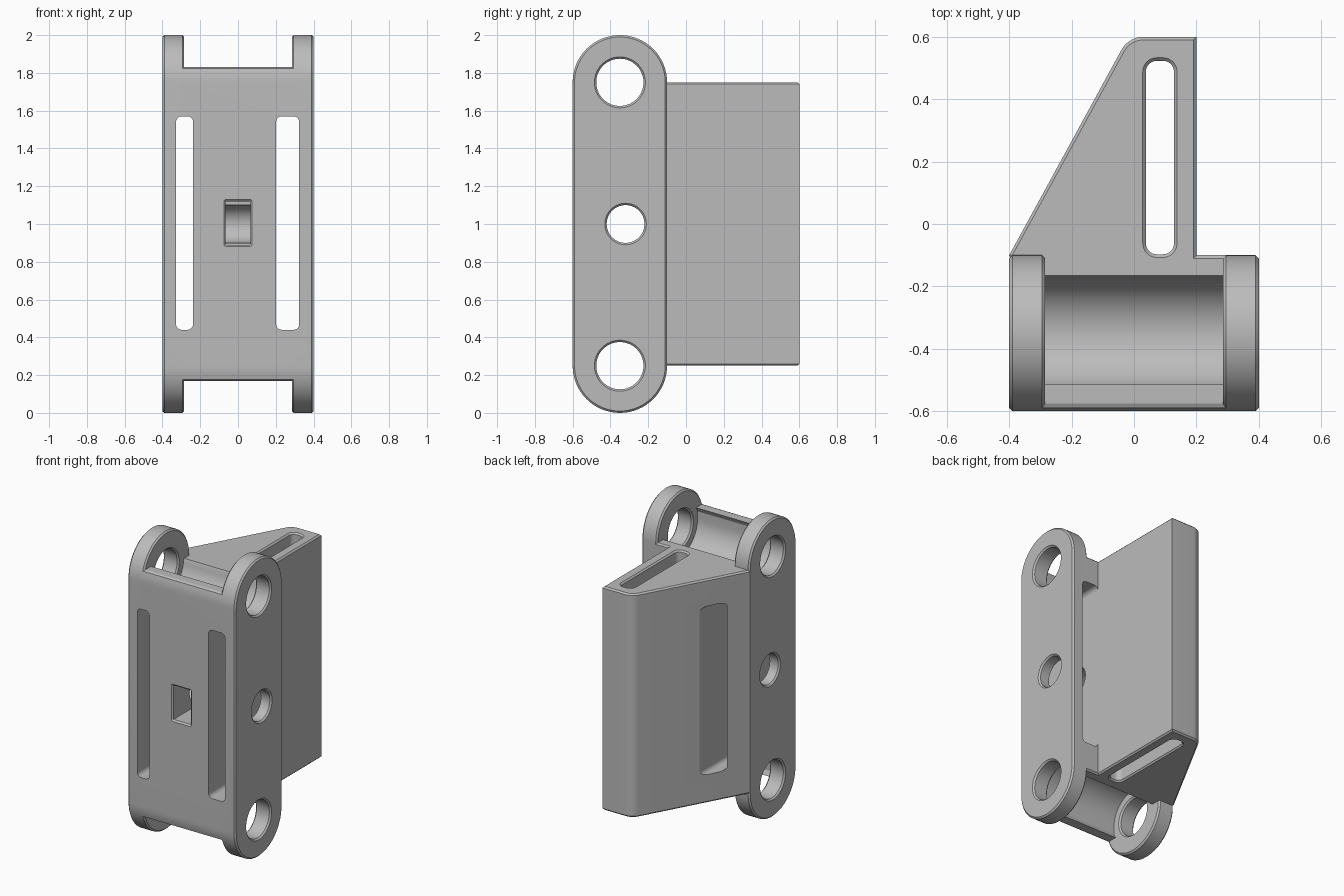
import bpy, bmesh, math

cube = bpy.data.objects.get("Cube")
if cube:
    bpy.data.objects.remove(cube, do_unlink=True)

grey = bpy.data.materials.new("plain grey")
grey.use_nodes = True
colour = (0.5, 0.5, 0.5, 1)
grey.diffuse_color = colour
grey.node_tree.nodes["Principled BSDF"].inputs["Base Color"].default_value = colour

AXLE_Y, TOP, BOTTOM = -0.35, 1.75, 0.25   # pivot line and its two heights
EDGE = 0.01                               # small chamfer everywhere


def place(axis, u, v, d):
    return {"x": (d, u, v), "y": (u, d, v), "z": (u, v, d)}[axis]


def arc(cu, cv, r, a0, a1, n):
    angles = [math.radians(a0 + (a1 - a0) * i / n) for i in range(n + 1)]
    return [(cu + r * math.cos(a), cv + r * math.sin(a)) for a in angles]


def rounded(cu, cv, hu, hv, r, n=16):
    """Rounded rectangle; becomes a circle or a capsule when r fills it."""
    pts = []
    for i, (su, sv) in enumerate([(1, 1), (-1, 1), (-1, -1), (1, -1)]):
        for p in arc(cu + su * (hu - r), cv + sv * (hv - r), r, 90 * i, 90 * i + 90, n):
            if not pts or math.dist(p, pts[-1]) > 1e-5:
                pts.append(p)
    if math.dist(pts[0], pts[-1]) < 1e-5:
        pts.pop()
    return pts


def loft(name, axis, outlines):
    """Solid through (depth, outline) rings along an axis."""
    bm = bmesh.new()
    rings = [[bm.verts.new(place(axis, u, v, d)) for u, v in pts] for d, pts in outlines]
    for a, b in zip(rings, rings[1:]):
        for i in range(len(a)):
            j = (i + 1) % len(a)
            bm.faces.new((a[i], a[j], b[j], b[i]))
    bm.faces.new(rings[0])
    bm.faces.new(rings[-1])
    bmesh.ops.recalc_face_normals(bm, faces=bm.faces)
    mesh = bpy.data.meshes.new(name)
    bm.to_mesh(mesh)
    bm.free()
    mesh.materials.append(grey)
    obj = bpy.data.objects.new(name, mesh)
    bpy.context.collection.objects.link(obj)
    return obj


def rounded_loft(name, axis, cu, cv, hu, hv, r, rings):
    """Rounded rectangle swept through (depth, outward offset) rings."""
    return loft(name, axis, [(d, rounded(cu, cv, hu + o, hv + o, r + o)) for d, o in rings])


def combine(target, tool, operation):
    mod = target.modifiers.new(tool.name, "BOOLEAN")
    mod.operation, mod.object, mod.solver = operation, tool, "EXACT"
    bpy.context.view_layer.objects.active = target
    bpy.ops.object.modifier_apply(modifier=mod.name)
    bpy.data.objects.remove(tool, do_unlink=True)


# Central block: rounded front, concave seat around each pivot, flat back
upper = [(-0.1, TOP - EDGE), (-0.1 - EDGE, TOP), (-0.165, TOP)]
upper += arc(AXLE_Y, TOP, 0.18, -4, -180, 24)
upper += [(-0.53, 1.80), (-0.515, 1.83), (-0.575, 1.83)]
upper += arc(AXLE_Y, TOP, 0.25, 163, 180, 5)
lower = [(y, 2 - z) for y, z in reversed(upper)]
block_outline = upper + lower
bracket = loft("hinge_bracket", "x", [(-0.3, block_outline), (0.3, block_outline)])

# Capsule side plates with chamfered rims
for side in (-1, 1):
    plate = rounded_loft("side_plate", "x", AXLE_Y, 1, 0.25, 1, 0.25,
                         [(side * 0.285, -EDGE), (side * 0.295, 0),
                          (side * 0.39, 0), (side * 0.4, -EDGE)])
    combine(bracket, plate, "UNION")


# Tapered wing behind the block, inset at top and bottom for the chamfer
def wing_outline(o):
    return ([(-0.375 + o, -0.15), (0.2 - o, -0.15), (0.2 - o, 0.6 - o)]
            + arc(0.03, 0.52, 0.08 - o, 90, 151, 8)
            + [(-0.4 + o, -0.1)])


wing = loft("wing", "z", [(BOTTOM, wing_outline(EDGE)), (BOTTOM + EDGE, wing_outline(0)),
                          (TOP - EDGE, wing_outline(0)), (TOP, wing_outline(EDGE))])
combine(bracket, wing, "UNION")

# Pivot holes, chamfered on both faces of each plate
for z in (BOTTOM, TOP):
    half = [(0.285, EDGE), (0.295, 0), (0.39, 0), (0.41, 2 * EDGE)]
    rings = [(-d, o) for d, o in reversed(half)] + half
    combine(bracket, rounded_loft("pivot_hole", "x", AXLE_Y, z, 0.125, 0.125, 0.125, rings),
            "DIFFERENCE")

# Cross hole through the middle
combine(bracket, rounded_loft("cross_hole", "x", -0.32, 1, 0.1, 0.1, 0.1,
                              [(-0.41, 0.02), (-0.39, 0), (0.39, 0), (0.41, 0.02)]),
        "DIFFERENCE")

# Rectangular front pocket reaching the cross hole
combine(bracket, rounded_loft("front_pocket", "y", 0, 1.005, 0.065, 0.115, 0.002,
                              [(-0.61, 0.02), (-0.59, 0), (-0.32, 0)]),
        "DIFFERENCE")

# Tall strap slots from front to back
for x, half_width in ((-0.283, 0.045), (0.263, 0.061)):
    combine(bracket, rounded_loft("strap_slot", "y", x, 1.005, half_width, 0.565, 0.03,
                                  [(-0.7, 0), (0.7, 0)]), "DIFFERENCE")

# Vertical slot through the wing
combine(bracket, rounded_loft("wing_slot", "z", 0.083, 0.213, 0.045, 0.31, 0.035,
                              [(BOTTOM - EDGE, 0.02), (BOTTOM + EDGE, 0),
                               (TOP - EDGE, 0), (TOP + EDGE, 0.02)]),
        "DIFFERENCE")

# Smooth curves, crisp edges
bpy.ops.object.select_all(action="DESELECT")
bracket.select_set(True)
bpy.context.view_layer.objects.active = bracket
bpy.ops.object.shade_smooth_by_angle(angle=math.radians(25))
